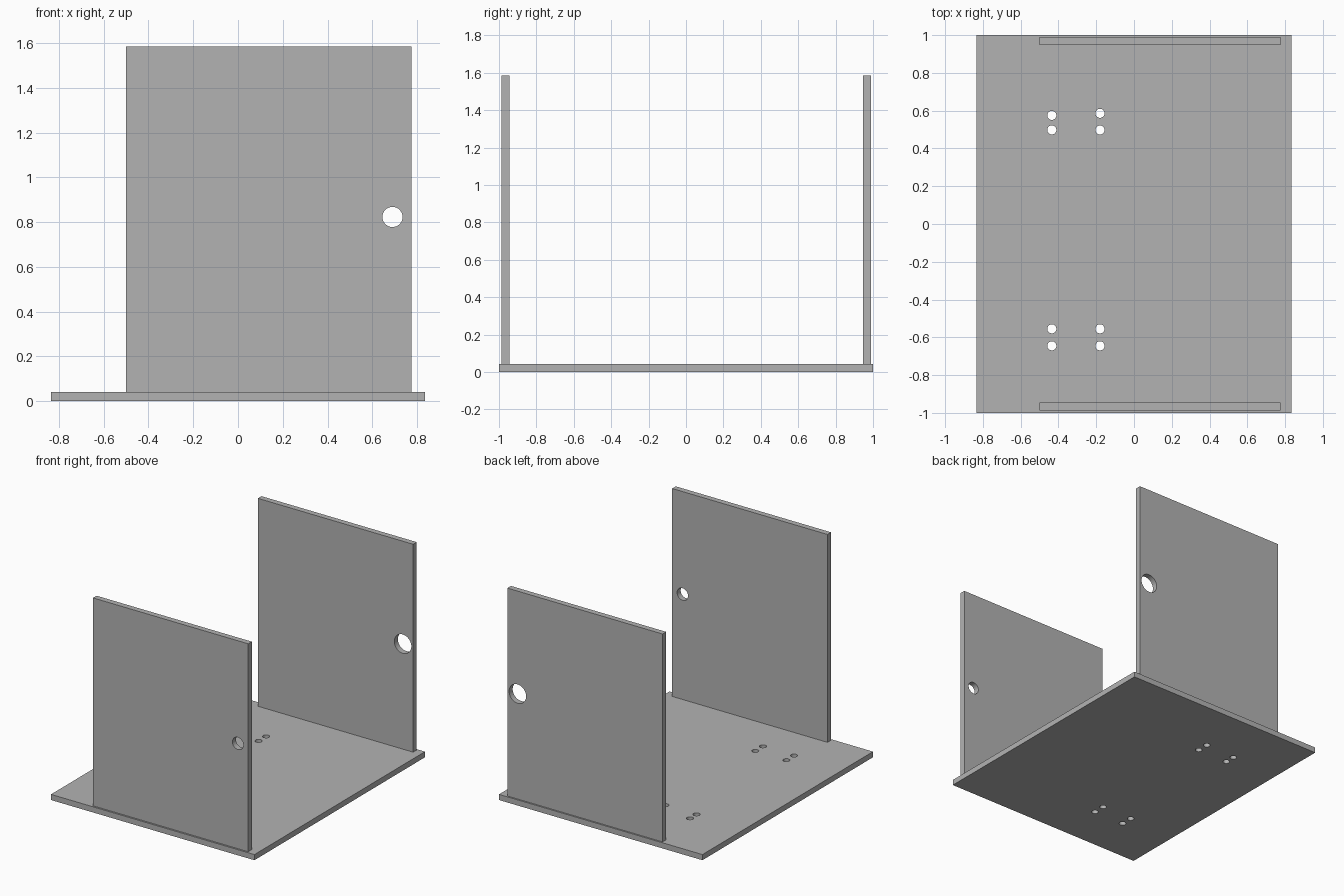
import bpy
import math

if "Cube" in bpy.data.objects:
    bpy.data.objects.remove(bpy.data.objects["Cube"], do_unlink=True)

GREY = (0.45, 0.45, 0.45, 1)
grey = bpy.data.materials.new("plain grey")
grey.use_nodes = True
grey.diffuse_color = GREY
grey.node_tree.nodes["Principled BSDF"].inputs["Base Color"].default_value = GREY


def board(name, low, high):
    """Box spanning two opposite corners."""
    centre = [(a + b) / 2 for a, b in zip(low, high)]
    bpy.ops.mesh.primitive_cube_add(size=1, location=centre)
    obj = bpy.context.object
    obj.name = name
    obj.scale = [b - a for a, b in zip(low, high)]
    bpy.ops.object.transform_apply(location=False, rotation=False)
    obj.data.materials.append(grey)
    return obj


def drill(obj, centre, radius, tilt=0):
    """Cut a round hole through a board; tilt 0 drills along z."""
    bpy.ops.mesh.primitive_cylinder_add(
        vertices=48, radius=radius, depth=0.2, location=centre, rotation=(tilt, 0, 0))
    cutter = bpy.context.object
    cutter.hide_render = True
    cutter.data.materials.append(grey)
    cut = obj.modifiers.new("hole", "BOOLEAN")
    cut.operation = "DIFFERENCE"
    cut.solver = "EXACT"
    cut.object = cutter
    bpy.context.view_layer.objects.active = obj
    bpy.ops.object.modifier_apply(modifier=cut.name)
    bpy.data.objects.remove(cutter, do_unlink=True)


def smooth(obj):
    bpy.ops.object.select_all(action="DESELECT")
    obj.select_set(True)
    bpy.context.view_layer.objects.active = obj
    bpy.ops.object.shade_smooth_by_angle(angle=math.radians(30))


# Base plate with two groups of four screw holes
THICK = 0.042
base = board("base_plate", (-0.835, -1, 0), (0.835, 1, THICK))
columns = {-0.435: (0.575, 0.498, -0.555, -0.645),
           -0.18: (0.586, 0.498, -0.555, -0.645)}
for x, rows in columns.items():
    for y in rows:
        drill(base, (x, y, THICK / 2), 0.024)
smooth(base)

# Upright panels, each with one round hole; the back hole is larger
for name, y, radius in (("front_panel", -0.966, 0.045), ("back_panel", 0.968, 0.07)):
    panel = board(name, (-0.5, y - THICK / 2, THICK), (0.775, y + THICK / 2, 1.585))
    drill(panel, (0.69, y, 0.823), radius, math.pi / 2)
    smooth(panel)
